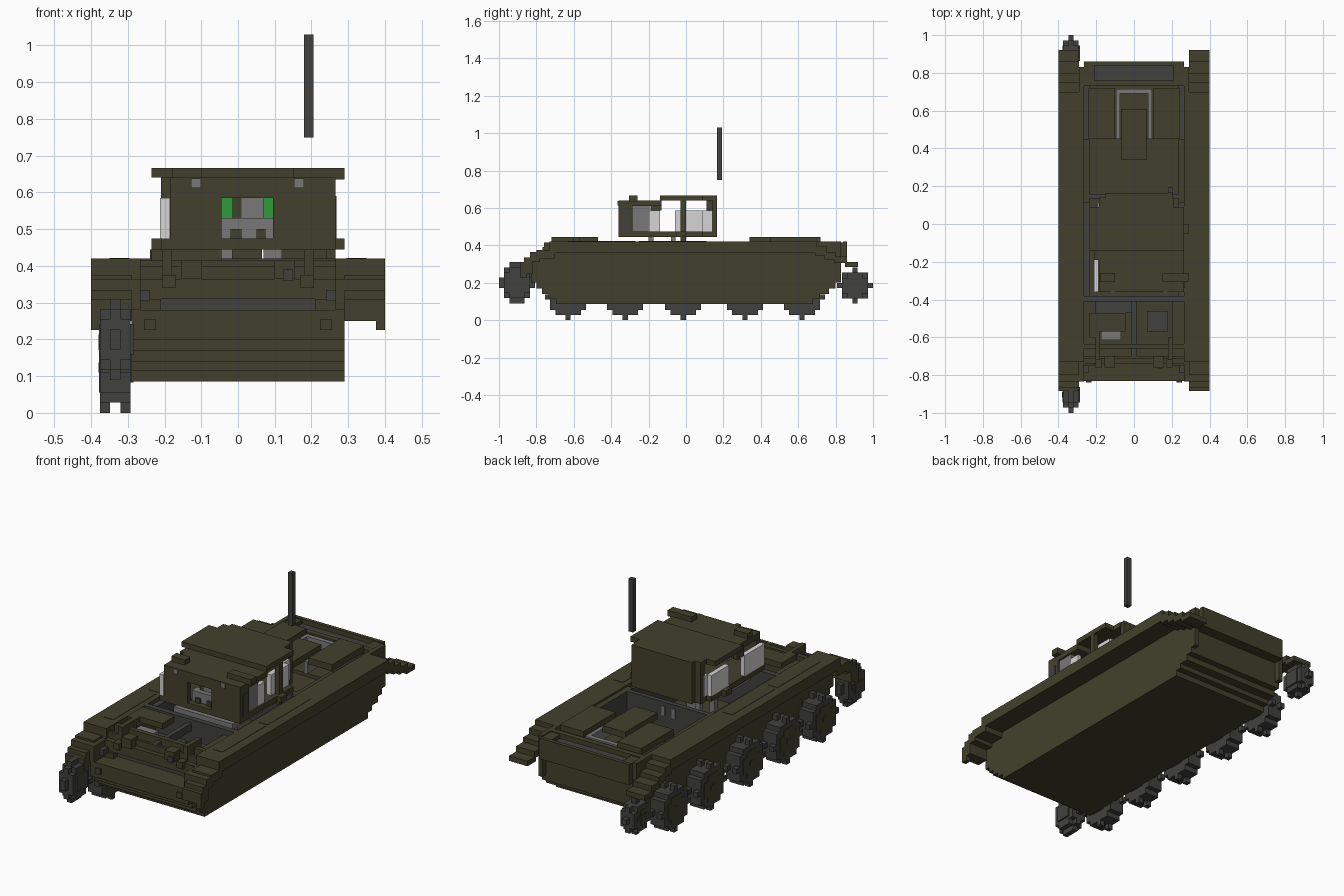
import bpy, bmesh
from mathutils import Matrix, Vector

cube = bpy.data.objects.get("Cube")
if cube:
    bpy.data.objects.remove(cube, do_unlink=True)

V = 0.0275  # block size


def material(name, rgb):
    m = bpy.data.materials.new(name)
    m.use_nodes = True
    c = (*rgb, 1.0)
    m.diffuse_color = c
    m.node_tree.nodes["Principled BSDF"].inputs["Base Color"].default_value = c
    return m


OLIVE = material("olive", (0.055, 0.051, 0.025))
DARK = material("dark_grey", (0.053, 0.053, 0.050))
MID = material("mid_grey", (0.19, 0.19, 0.19))
LIGHT = material("light_grey", (0.66, 0.66, 0.66))
GREEN = material("green", (0.03, 0.33, 0.04))


def part(name, mat, boxes, mirror=False):
    """One object from boxes given as (x0, x1, y0, y1, z0, z1)."""
    bm = bmesh.new()
    if mirror:
        boxes = boxes + [(-b[1], -b[0]) + tuple(b[2:]) for b in boxes]
    for x0, x1, y0, y1, z0, z1 in boxes:
        size = Vector((x1 - x0, y1 - y0, z1 - z0))
        mid = Vector((x0 + x1, y0 + y1, z0 + z1)) / 2
        bmesh.ops.create_cube(bm, size=1, matrix=Matrix.Translation(mid) @ Matrix.Diagonal((*size, 1)))
    me = bpy.data.meshes.new(name)
    bm.to_mesh(me)
    bm.free()
    me.materials.append(mat)
    ob = bpy.data.objects.new(name, me)
    bpy.context.collection.objects.link(ob)
    return ob


def disc(x0, x1, cy, cz, rows):
    """Stepped disc: widths in blocks for each row from bottom to top."""
    n = len(rows)
    return [(x0, x1, cy - w * V / 2, cy + w * V / 2, cz + (i - n / 2) * V, cz + (i + 1 - n / 2) * V)
            for i, w in enumerate(rows)]


# Lower hull: layers that step outward towards the top
part("lower_hull", OLIVE, [(-0.29, 0.29, y0, y1, z0, z1) for y0, y1, z0, z1 in [
    (-0.695, 0.68, 0.085, 0.115), (-0.735, 0.715, 0.115, 0.14), (-0.77, 0.765, 0.14, 0.17),
    (-0.80, 0.80, 0.17, 0.20), (-0.83, -0.66, 0.20, 0.28), (-0.70, -0.66, 0.28, 0.31),
    (0.76, 0.80, 0.20, 0.31)]])
part("nose_slot", DARK, [(-0.21, 0.21, -0.715, -0.70, 0.28, 0.31)])
part("nose_cheeks", OLIVE, [(0.265, 0.29, -0.835, -0.70, 0.28, 0.365), (0.21, 0.265, -0.75, -0.70, 0.28, 0.31),
                            (0.225, 0.255, -0.84, -0.83, 0.225, 0.255)], True)
part("nose_hooks", DARK, [(0.24, 0.265, -0.79, -0.75, 0.305, 0.335)], True)

# Hull sides, rear and the walls inside the open deck
part("side_rims", OLIVE, [(0.265, 0.29, -0.73, 0.83, 0.20, 0.42)], True)
part("rear_plate", OLIVE, [(-0.265, 0.265, 0.80, 0.86, 0.31, 0.38), (-0.265, 0.265, 0.84, 0.86, 0.38, 0.42),
                           (-0.265, 0.265, 0.73, 0.76, 0.20, 0.42)])
part("rear_end_blocks", OLIVE, [(0.21, 0.265, 0.76, 0.84, 0.31, 0.415)], True)
part("rear_grille", DARK, [(-0.21, 0.21, 0.76, 0.84, 0.35, 0.395)])
part("inner_walls", DARK, [(0.235, 0.265, -0.41, 0.73, 0.20, 0.40)], True)
part("inner_wall_caps", OLIVE, [(0.235, 0.265, 0.11, 0.45, 0.40, 0.41)], True)
part("engine_bulkhead", DARK, [(-0.235, 0.235, 0.135, 0.16, 0.20, 0.41)])
part("vent_slits", MID, [(x, x + 0.02, 0.16, 0.165, 0.34, 0.39) for x in (0.01, -0.05)])

# Engine deck hatches
part("side_hatches", OLIVE, [(0.10, 0.24, 0.45, 0.72, 0.41, 0.445)], True)
part("centre_hatch", OLIVE, [(-0.07, 0.065, 0.34, 0.61, 0.41, 0.445)])
part("hatch_bed", OLIVE, [(-0.235, 0.235, 0.45, 0.73, 0.34, 0.36)])
part("hatch_frame", MID, [(-0.095, 0.095, 0.69, 0.715, 0.36, 0.42),
                          (-0.095, -0.075, 0.45, 0.69, 0.36, 0.42),
                          (0.075, 0.095, 0.45, 0.69, 0.36, 0.42)])

# Driver compartment
part("front_bulkhead", DARK, [(-0.265, 0.265, -0.41, -0.38, 0.20, 0.42)])
part("driver_floor", DARK, [(-0.20, -0.012, -0.47, -0.41, 0.20, 0.30)])
part("centre_beam", DARK, [(-0.012, 0.012, -0.70, -0.41, 0.36, 0.40)])
part("front_cross_bars", OLIVE, [(-0.265, 0.265, -0.66, -0.635, 0.20, 0.415),
                                 (-0.265, 0.265, -0.74, -0.715, 0.31, 0.365),
                                 (-0.265, 0.265, -0.715, -0.70, 0.31, 0.40)])
part("driver_hatch", OLIVE, [(-0.235, -0.045, -0.57, -0.47, 0.415, 0.445), (-0.235, -0.18, -0.60, -0.57, 0.415, 0.445)])
part("driver_visor", MID, [(-0.175, -0.07, -0.615, -0.57, 0.36, 0.40)])
part("right_seat", DARK, [(0.07, 0.18, -0.57, -0.46, 0.20, 0.34)])
part("compartment_sides", OLIVE, [(0.20, 0.265, -0.635, -0.41, 0.20, 0.39)], True)
part("headlamp_blocks", OLIVE, [(0.10, 0.155, -0.76, -0.70, 0.365, 0.415),
                                (0.17, 0.205, -0.76, -0.70, 0.34, 0.375),
                                (0.18, 0.205, -0.72, -0.60, 0.375, 0.445)], True)
part("headlamp", DARK, [(0.122, 0.150, -0.766, -0.76, 0.36, 0.39)])

# Fenders with stepped ends
steps = [(-0.73, 0.70, 0.36, 0.42), (-0.80, -0.70, 0.33, 0.375), (-0.835, -0.78, 0.31, 0.365),
         (-0.865, -0.82, 0.25, 0.335), (-0.885, -0.85, 0.25, 0.31),
         (0.69, 0.75, 0.345, 0.395), (0.74, 0.80, 0.325, 0.365), (0.79, 0.86, 0.305, 0.34), (0.85, 0.92, 0.285, 0.312)]
part("fenders", OLIVE, [(0.29, 0.40, *s) for s in steps] + [(0.375, 0.40, -0.885, -0.85, 0.225, 0.25)], True)
part("fender_panels", OLIVE, [(0.295, 0.35, -0.25, 0.11, 0.42, 0.422),
                              (0.295, 0.35, -0.63, -0.27, 0.42, 0.422)], True)

# Road wheels and end sprockets, on one side only
XO, XA, XB, XI = -0.375, -0.348, -0.320, -0.293


def wheel(name, cy, cz, outer, inner, hub):
    part(name, DARK, disc(XO, XA, cy, cz, outer) + disc(XA, XB, cy, cz, inner) + disc(XB, XI, cy, cz, outer))
    part(name + "_disc", OLIVE, disc(XO - 0.003, XO, cy, cz, hub))
    part(name + "_axle", DARK, disc(XO - 0.005, XO, cy, cz, [1]) + disc(XI, -0.285, cy, cz, [3, 3, 3]))


for i, y in enumerate((-0.63, -0.325, -0.015, 0.315, 0.62)):
    wheel("road_wheel_%d" % (i + 1), y, 0.124, [1, 5, 7, 7, 9, 7, 7, 5, 1], [5, 7, 7, 7, 7, 7, 5], [3, 5, 5, 5, 3])
wheel("front_sprocket", -0.9035, 0.20, [3, 5, 5, 5, 5, 3], [3, 5, 5, 7, 7, 5, 5, 3], [1, 3, 1])
wheel("rear_sprocket", 0.9035, 0.185, [3, 5, 5, 5, 3], [1, 5, 5, 7, 5, 5, 1], [1, 3, 1])

# Turret: base, walls and two roof levels, narrower at the back
part("turret_base", OLIVE, [(-0.21, 0.265, -0.36, 0.09, 0.445, 0.475), (-0.235, 0.29, -0.05, 0.0, 0.445, 0.475),
                            (-0.185, 0.21, 0.09, 0.14, 0.445, 0.475), (-0.15, 0.205, 0.14, 0.165, 0.445, 0.475)])
part("turret_mounts", MID, [(-0.045, -0.015, -0.20, -0.175, 0.20, 0.45), (0.07, 0.12, -0.20, -0.175, 0.20, 0.45),
                            (-0.045, -0.015, -0.08, -0.055, 0.20, 0.45)])
part("turret_basket", MID, [(-0.15, 0.20, -0.33, -0.08, 0.385, 0.415)])
part("turret_front", OLIVE, [(-0.185, -0.045, -0.36, -0.33, 0.475, 0.61), (0.095, 0.265, -0.36, -0.33, 0.475, 0.61),
                             (-0.045, 0.095, -0.36, -0.33, 0.585, 0.61),
                             (0.24, 0.265, -0.33, -0.285, 0.475, 0.61)])
part("turret_rear", OLIVE, [(-0.15, 0.205, 0.138, 0.165, 0.475, 0.64), (-0.185, -0.15, 0.11, 0.14, 0.475, 0.64)])
part("turret_post", OLIVE, [(0.24, 0.265, -0.03, 0.0, 0.42, 0.64)])
part("turret_roof_front", OLIVE, [(-0.185, 0.265, -0.36, -0.13, 0.61, 0.64), (-0.21, -0.185, -0.19, -0.13, 0.585, 0.64)])
part("turret_roof_rear", OLIVE, [(-0.235, 0.265, -0.14, 0.09, 0.64, 0.667), (-0.185, 0.21, 0.09, 0.14, 0.64, 0.667),
                                 (-0.15, 0.205, 0.14, 0.165, 0.64, 0.667)])
part("roof_bumps", OLIVE, [(-0.18, -0.10, -0.305, -0.26, 0.635, 0.667), (0.15, 0.29, -0.305, -0.26, 0.635, 0.667)])
part("roof_periscopes", MID, [(x, x + V, -0.366, -0.36, 0.612, 0.638) for x in (-0.128, 0.152)])
part("turret_left_panel", MID, [(0.235, 0.255, -0.285, -0.195, 0.475, 0.61)])
part("turret_light_panels", LIGHT, [(-0.212, -0.187, -0.36, -0.19, 0.475, 0.585),
                                    (-0.212, -0.187, -0.06, 0.09, 0.475, 0.585),
                                    (-0.19, -0.165, 0.085, 0.115, 0.475, 0.585),
                                    (0.21, 0.238, -0.06, 0.09, 0.475, 0.585),
                                    (0.18, 0.208, 0.085, 0.138, 0.475, 0.585),
                                    (0.235, 0.255, -0.195, -0.14, 0.475, 0.585)])
part("side_slot", DARK, [(0.265, 0.268, -0.34, -0.305, 0.475, 0.59)])

# Gun breech behind the front window
part("gun_breech", MID, [(-0.045, 0.095, -0.325, -0.28, 0.475, 0.53), (0.01, 0.07, -0.30, -0.20, 0.53, 0.585)])
part("gun_breech_core", OLIVE, [(-0.015, 0.01, -0.30, -0.20, 0.53, 0.585),
                                (-0.02, 0.01, -0.335, -0.325, 0.475, 0.50), (0.05, 0.075, -0.335, -0.325, 0.475, 0.50)])
part("breech_guards", GREEN, [(-0.045, -0.015, -0.24, -0.18, 0.53, 0.585), (0.07, 0.095, -0.24, -0.18, 0.53, 0.585)])

# Aerial
part("aerial", DARK, [(0.179, 0.206, 0.165, 0.192, 0.75, 1.03)])
